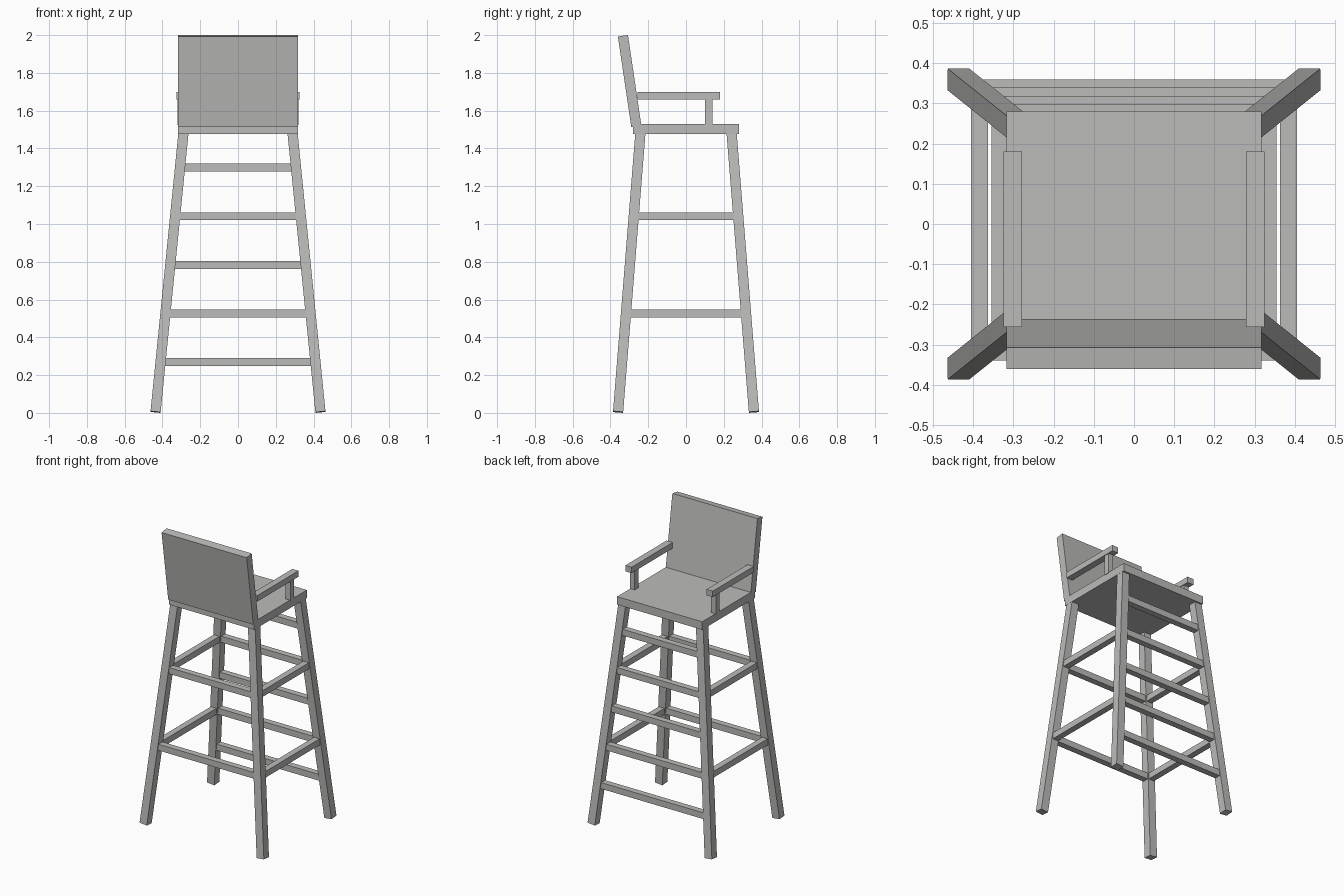
import bpy
import bmesh
from mathutils import Vector

cube = bpy.data.objects.get("Cube")
if cube:
    bpy.data.objects.remove(cube, do_unlink=True)

# One plain grey for the whole chair
grey = bpy.data.materials.new("plain_grey")
grey.use_nodes = True
colour = (0.5, 0.5, 0.49, 1)
grey.diffuse_color = colour
grey.node_tree.nodes["Principled BSDF"].inputs["Base Color"].default_value = colour


def box(name, center, size, reshape=None):
    """Box with an optional function that moves each vertex."""
    bm = bmesh.new()
    bmesh.ops.create_cube(bm, size=1)
    for v in bm.verts:
        v.co = Vector(center) + v.co * Vector(size)
        if reshape:
            v.co = Vector(reshape(v.co))
    bmesh.ops.recalc_face_normals(bm, faces=bm.faces)
    mesh = bpy.data.meshes.new(name)
    bm.to_mesh(mesh)
    bm.free()
    mesh.materials.append(grey)
    obj = bpy.data.objects.new(name, mesh)
    bpy.context.collection.objects.link(obj)
    return obj


FOOT_X, FOOT_Y = 0.437, 0.36      # leg centre on the ground
LEAN_X, LEAN_Y = 0.1, 0.08        # inward lean per unit height
LEG, RUNG = 0.054, 0.042


def leg_center(z):
    return FOOT_X - LEAN_X * z, FOOT_Y - LEAN_Y * z


# Splayed legs with ends square to their lean
def make_leg(name, sx, sy):
    def splay(co):
        x, y, z = co
        z += LEAN_X * (x + LEG / 2) + LEAN_Y * (y + LEG / 2)
        cx, cy = leg_center(z)
        return sx * (cx + x), sy * (cy + y), z
    box(name, (0, 0, 0.745), (LEG, LEG, 1.49), splay)


for side, sx in (("left", 1), ("right", -1)):
    for end, sy in (("ladder", 1), ("backrest", -1)):
        make_leg(f"{side}_{end}_leg", sx, sy)

# Rungs: five on the ladder side, two on the other three sides
for i in range(5):
    z = 0.27 + 0.257 * i
    x, y = leg_center(z)
    box(f"ladder_rung_{i + 1}", (0, y, z), (2 * x, RUNG, RUNG))
    if i in (1, 3):
        box(f"backrest_side_rung_{i + 1}", (0, -y, z), (2 * x, RUNG, RUNG))
        for side, s in (("left", 1), ("right", -1)):
            box(f"{side}_rung_{i + 1}", (s * x, 0, z), (RUNG, 2 * y, RUNG))

# Seat board
box("seat", (0, 0, 1.503), (0.634, 0.56, 0.054))

# Reclined backrest panel
back = box("backrest", (0, 0, 0), (0.634, 0.054, 0.484))
back.rotation_euler.x = 0.147
back.location = (0, -0.2985, 1.757)

# Armrests and their posts
for side, s in (("left", 1), ("right", -1)):
    box(f"{side}_armrest", (s * 0.302, -0.038, 1.68), (0.046, 0.436, 0.04))
    box(f"{side}_armrest_post", (s * 0.302, 0.12, 1.595), (0.036, 0.04, 0.14))
